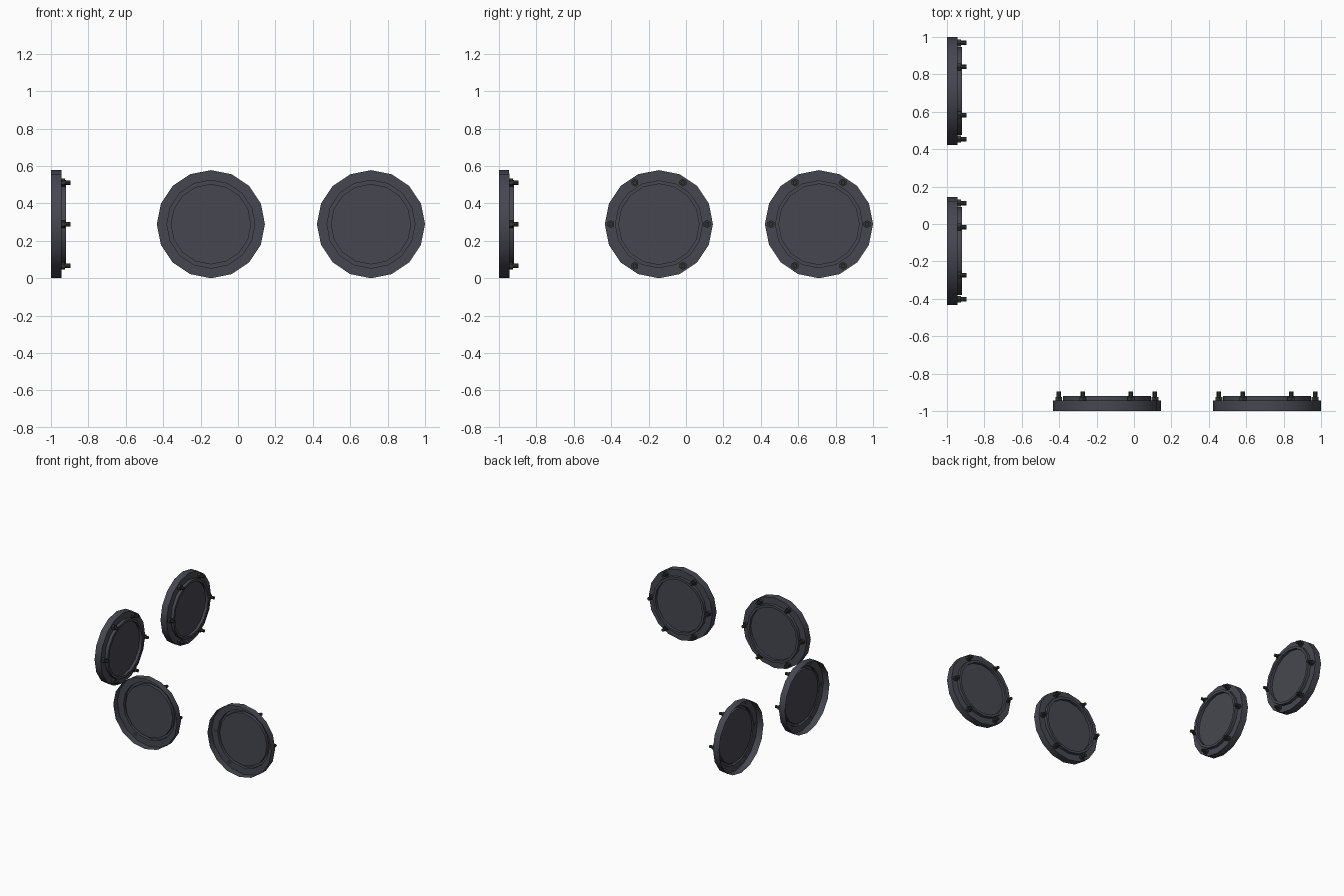
import bpy, bmesh, math
from mathutils import Matrix, Vector

cube = bpy.data.objects.get("Cube")
if cube:
    bpy.data.objects.remove(cube, do_unlink=True)


def material(name, rgb):
    m = bpy.data.materials.new(name)
    m.use_nodes = True
    m.diffuse_color = (*rgb, 1)
    bsdf = m.node_tree.nodes["Principled BSDF"]
    bsdf.inputs["Base Color"].default_value = (*rgb, 1)
    bsdf.inputs["Roughness"].default_value = 0.6
    return m


FRAME = material("dark grey metal", (0.062, 0.062, 0.083))
PANE = material("dark grey glass", (0.062, 0.064, 0.079))
BOLT = material("blackened steel", (0.033, 0.037, 0.031))

RADIUS = 0.289
BOLT_RADIUS = 0.257
SIDES = 16


def finish(name, bm, mat, place, smooth):
    mesh = bpy.data.meshes.new(name)
    bm.to_mesh(mesh)
    bm.free()
    mesh.materials.append(mat)
    ob = bpy.data.objects.new(name, mesh)
    bpy.context.collection.objects.link(ob)
    ob.matrix_world = place
    if smooth:
        bpy.ops.object.select_all(action="DESELECT")
        ob.select_set(True)
        bpy.context.view_layer.objects.active = ob
        bpy.ops.object.shade_smooth_by_angle(angle=math.radians(30))


def lathe(bm, profile, sides):
    """Sweep an open (radius, height) profile around local z."""
    rings = []
    for i in range(sides):
        a = math.tau * i / sides
        rings.append([bm.verts.new((r * math.cos(a), r * math.sin(a), h)) for r, h in profile])
    for i in range(sides):
        p, q = rings[i], rings[(i + 1) % sides]
        for j in range(len(profile) - 1):
            bm.faces.new((p[j], q[j], q[j + 1], p[j + 1]))


def cylinder(bm, radius, low, high, sides, x=0.0, y=0.0):
    bmesh.ops.create_cone(bm, cap_ends=True, segments=sides, radius1=radius, radius2=radius,
                          depth=high - low, matrix=Matrix.Translation((x, y, (low + high) / 2)))


def porthole(label, place):
    # Pressed sheet frame: open outer cup, flat flange and hollow raised collar
    bm = bmesh.new()
    lathe(bm, [(RADIUS, 0), (RADIUS, 0.055), (0.235, 0.055), (0.235, 0.08),
               (0.215, 0.08), (0.215, 0.055)], SIDES)
    finish(label + "_frame", bm, FRAME, place, True)

    # Thin pane set inside the collar
    bm = bmesh.new()
    cylinder(bm, 0.215, 0.052, 0.058, SIDES)
    finish(label + "_pane", bm, PANE, place, False)

    # Six nuts with protruding studs
    bm = bmesh.new()
    for i in range(6):
        a = math.tau * i / 6
        x, y = BOLT_RADIUS * math.cos(a), BOLT_RADIUS * math.sin(a)
        cylinder(bm, 0.021, 0.055, 0.075, 6, x, y)
        cylinder(bm, 0.012, 0.055, 0.105, 8, x, y)
    finish(label + "_bolts", bm, BOLT, place, False)


def placement(origin, across, inward):
    """Local z points inward, local y points up."""
    m = Matrix((across, Vector((0, 0, 1)), inward)).transposed().to_4x4()
    m.translation = origin
    return m


X, Y = Vector((1, 0, 0)), Vector((0, 1, 0))
for name, c in (("near", -0.145), ("far", 0.711)):
    porthole("front_" + name + "_porthole", placement(Vector((c, -1, RADIUS)), -X, Y))
    porthole("side_" + name + "_porthole", placement(Vector((-1, c, RADIUS)), Y, X))
